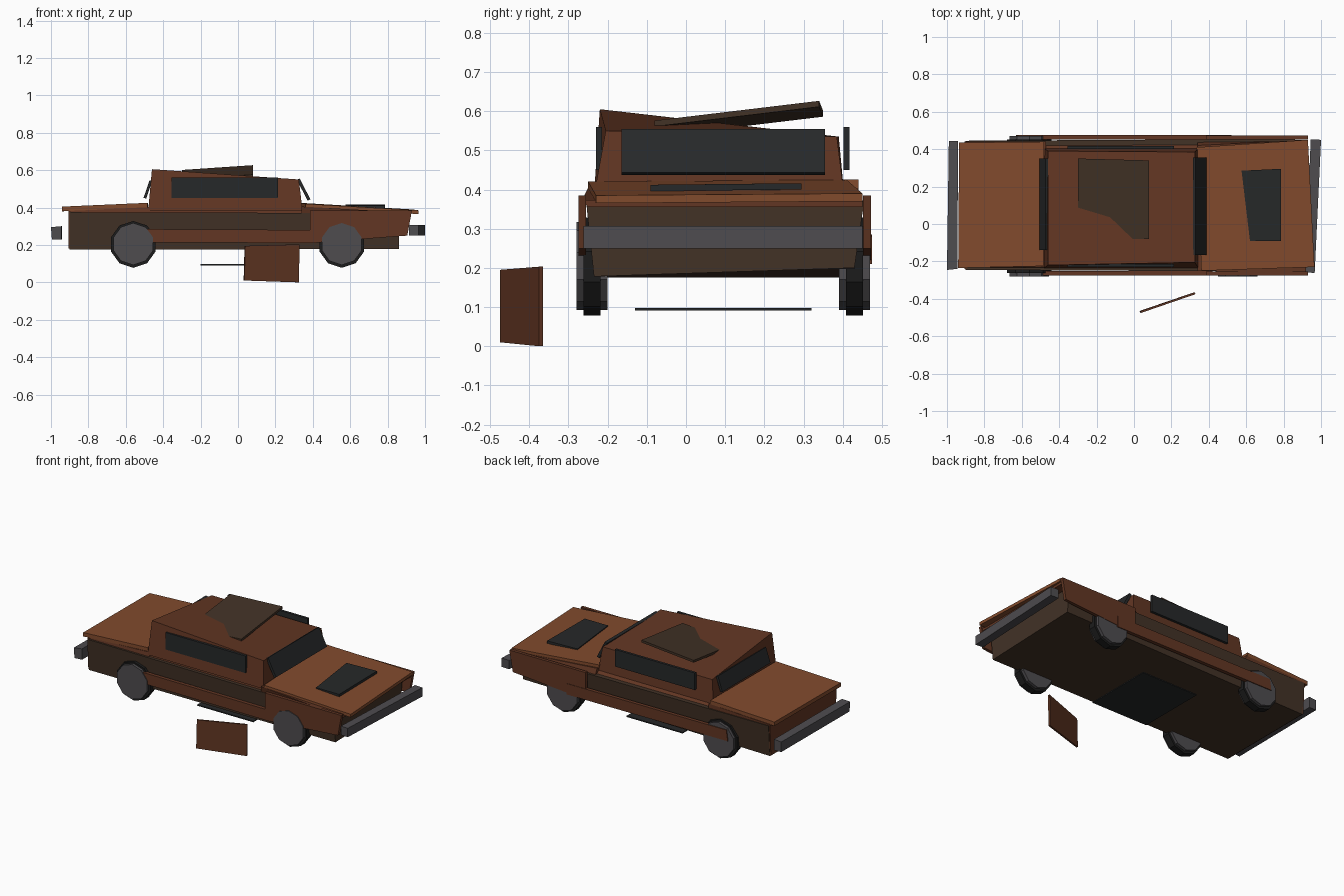
import bpy, bmesh, math
from mathutils import Vector, Matrix


def material(name, r, g, b):
    lin = [((c / 255 + 0.055) / 1.055) ** 2.4 for c in (r, g, b)]
    m = bpy.data.materials.new(name)
    m.diffuse_color = (*lin, 1)
    return m


ORANGE = material("light rust", 130, 75, 45)
RUST = material("rust brown", 98, 54, 35)
DARK = material("dark brown", 66, 50, 38)
BLACK = material("dark glass", 38, 40, 41)
GREY = material("dull metal", 78, 76, 79)
TYRE = material("tyre black", 28, 28, 28)


def finish(name, bm, mat):
    bmesh.ops.recalc_face_normals(bm, faces=bm.faces)
    me = bpy.data.meshes.new(name)
    bm.to_mesh(me)
    bm.free()
    me.materials.append(mat)
    ob = bpy.data.objects.new(name, me)
    bpy.context.collection.objects.link(ob)
    return ob


def plate(name, outline, offset, mat):
    """Prism: an outline swept along an offset."""
    bm = bmesh.new()
    lo = [bm.verts.new(p) for p in outline]
    hi = [bm.verts.new(Vector(p) + Vector(offset)) for p in outline]
    n = len(lo)
    bm.faces.new(lo)
    bm.faces.new(hi)
    for i in range(n):
        bm.faces.new((lo[i], lo[(i + 1) % n], hi[(i + 1) % n], hi[i]))
    return finish(name, bm, mat)


def block(name, bottom, top, mat):
    """Six-sided block from a bottom and a top quad."""
    bm = bmesh.new()
    lo = [bm.verts.new(p) for p in bottom]
    hi = [bm.verts.new(p) for p in top]
    bm.faces.new(lo)
    bm.faces.new(hi)
    for i in range(4):
        j = (i + 1) % 4
        bm.faces.new((lo[i], lo[j], hi[j], hi[i]))
    return finish(name, bm, mat)


def rect(x0, x1, y0, y1, z):
    return [(x0, y0, z), (x1, y0, z), (x1, y1, z), (x0, y1, z)]


def cylinder(name, x, y0, y1, z, r, sides, mat):
    bm = bmesh.new()
    bmesh.ops.create_cone(bm, cap_ends=True, segments=sides, radius1=r,
                          radius2=r, depth=y1 - y0)
    bmesh.ops.transform(bm, verts=bm.verts, matrix=Matrix.Translation(
        (x, (y0 + y1) / 2, z)) @ Matrix.Rotation(math.pi / 2, 4, 'X'))
    return finish(name, bm, mat)


# Lower body, slightly wider at the top
block("lower_body",
      [(-0.9, -0.235, 0.175), (0.86, -0.235, 0.178), (0.86, 0.43, 0.2), (-0.9, 0.43, 0.175)],
      [(-0.9, -0.245, 0.375), (0.86, -0.255, 0.37), (0.86, 0.455, 0.37), (-0.9, 0.445, 0.375)], DARK)
block("tail_panel", rect(-0.907, -0.895, -0.23, 0.43, 0.18),
      rect(-0.907, -0.895, -0.24, 0.44, 0.38), RUST)

# Crumpled cabin with one raised roof corner
block("cabin", [(-0.48, -0.235, 0.385), (0.345, -0.235, 0.385),
                (0.345, 0.405, 0.375), (-0.48, 0.405, 0.375)],
      [(-0.46, -0.22, 0.605), (0.325, -0.205, 0.55),
       (0.325, 0.385, 0.535), (-0.46, 0.39, 0.535)], RUST)
block("cabin_sill", rect(-0.47, 0.36, -0.23, 0.43, 0.365),
      rect(-0.47, 0.345, -0.225, 0.4, 0.39), RUST)

# Hood and trunk lid: tilted thin plates
plate("hood", [(0.36, -0.25, 0.40), (0.965, -0.23, 0.365),
               (0.93, 0.45, 0.37), (0.335, 0.41, 0.405)], (0, 0, 0.02), ORANGE)
block("hood_base", [(0.34, -0.25, 0.365), (0.92, -0.25, 0.355),
                    (0.92, 0.45, 0.355), (0.34, 0.44, 0.365)],
      [(0.34, -0.25, 0.405), (0.92, -0.265, 0.373),
       (0.92, 0.45, 0.373), (0.34, 0.42, 0.405)], RUST)
plate("trunk_lid", [(-0.94, -0.235, 0.38), (-0.485, -0.225, 0.40),
                    (-0.48, 0.44, 0.40), (-0.935, 0.435, 0.38)], (0, 0, 0.025), ORANGE)
block("trunk_base", rect(-0.905, -0.47, -0.235, 0.44, 0.365),
      [(-0.905, -0.23, 0.383), (-0.47, -0.23, 0.402),
       (-0.47, 0.44, 0.402), (-0.905, 0.44, 0.383)], RUST)

# Fenders and side strips on both sides
for side, y, x_end in (("right", -0.275, 0.42), ("left", 0.452, 0.52)):
    plate(side + "_fender", [(0.385, y, 0.385), (0.93, y, 0.385), (0.905, y, 0.25),
                             (0.385, y, 0.21)], (0, 0.02, 0), RUST)
    plate(side + "_side_strip", [(-0.63, y, 0.215), (x_end, y, 0.21),
                                 (x_end, y, 0.28), (-0.62, y, 0.285)], (0, 0.023, 0), RUST)

# Windows
for side, y in (("right", -0.23), ("left", 0.402)):
    plate(side + "_window", [(-0.355, y, 0.45), (0.215, y, 0.45),
                             (0.215, y, 0.56), (-0.355, y, 0.56)], (0, 0.016, 0), BLACK)
plate("windshield", [(0.372, -0.165, 0.437), (0.372, 0.355, 0.437),
                     (0.315, 0.355, 0.548), (0.315, -0.165, 0.548)], (0.015, 0, 0.007), BLACK)
plate("rear_window", [(-0.505, -0.14, 0.452), (-0.505, 0.35, 0.452),
                      (-0.473, 0.35, 0.546), (-0.473, -0.14, 0.546)], (0.014, 0, -0.005), BLACK)

# Loose panel on the roof and patch on the hood
roof_outline = [(-0.3, 0.35), (0.08, 0.34), (0.08, -0.08), (-0.08, -0.08), (-0.3, 0.07)]
plate("roof_panel", [(x, y, 0.561 + 0.12 * (y + 0.08) - 0.07 * (0.08 - x))
                     for x, y in roof_outline], (0, 0, 0.015), DARK)
plate("hood_patch", [(0.62, -0.09, 0.396), (0.785, -0.09, 0.396),
                     (0.785, 0.295, 0.4), (0.575, 0.285, 0.4)], (0, 0, 0.016), BLACK)

# Bumpers
block("rear_bumper", [(-0.995, -0.245, 0.23), (-0.945, -0.24, 0.23),
                      (-0.94, 0.445, 0.23), (-0.99, 0.445, 0.23)],
      [(-1.0, -0.245, 0.295), (-0.945, -0.24, 0.3),
       (-0.94, 0.445, 0.3), (-0.99, 0.445, 0.295)], GREY)
plate("front_bumper", [(0.915, -0.258, 0.25), (0.966, -0.262, 0.25),
                       (1.0, 0.45, 0.25), (0.945, 0.453, 0.25)], (0, 0, 0.057), GREY)

# Wheels: tyre ring around a wider hub
for end, x in (("rear", -0.56), ("front", 0.555)):
    for side, y in (("right", -0.24), ("left", 0.43)):
        cylinder(f"{end}_{side}_tyre", x, y - 0.022, y + 0.022, 0.203, 0.125, 10, TYRE)
        cylinder(f"{end}_{side}_hub", x, y - 0.04, y + 0.04, 0.205, 0.112, 10, GREY)

# Hanging floor plate and fallen door
block("floor_plate", rect(-0.2, 0.2, -0.13, 0.32, 0.091),
      rect(-0.2, 0.2, -0.13, 0.32, 0.098), BLACK)
plate("fallen_door", [(0.03, -0.465, 0.01), (0.322, -0.365, 0.0),
                      (0.325, -0.365, 0.203), (0.035, -0.465, 0.195)], (0.004, -0.01, 0), RUST)
